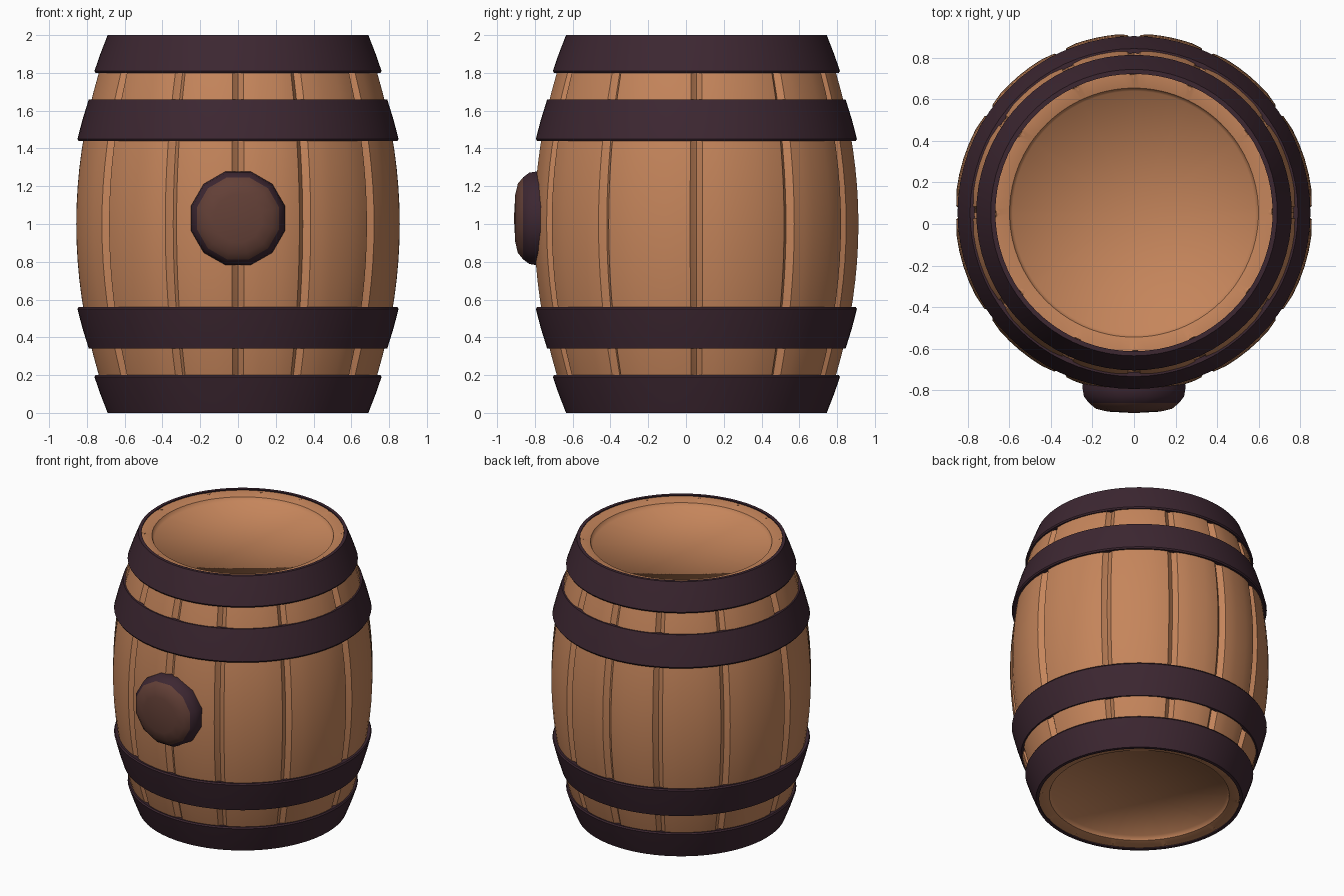
import bpy, bmesh, math
from mathutils import Matrix

if "Cube" in bpy.data.objects:
    bpy.data.objects.remove(bpy.data.objects["Cube"])

CY = 0.055  # barrel axis sits slightly back so the bung balances it


def material(name, rgb):
    m = bpy.data.materials.new(name)
    m.diffuse_color = (*rgb, 1)
    m.use_nodes = True
    m.node_tree.nodes["Principled BSDF"].inputs["Base Color"].default_value = m.diffuse_color
    return m


WOOD = material("oak wood", (0.56, 0.235, 0.105))
IRON = material("dark hoop", (0.046, 0.020, 0.031))
BROWN = material("brown bung", (0.125, 0.051, 0.038))


def lathe(name, rows, angles, mats, closed=False, soft=(), sharp=38, matrix=None, mat_rule=None):
    """Spin rows of (radius, z, groove weight) round z; angles are (degrees, groove depth)."""
    bm = bmesh.new()
    rings = []
    for r, z, g in rows:
        if r == 0:
            rings.append([bm.verts.new((0, 0, z))] * len(angles))
        else:
            rings.append([bm.verts.new(((r - d * g) * math.cos(math.radians(a)),
                                        (r - d * g) * math.sin(math.radians(a)), z))
                          for a, d in angles])
    n = len(angles)
    pairs = list(zip(rings, rings[1:]))
    if closed:
        pairs.append((rings[-1], rings[0]))
    for k, (a, b) in enumerate(pairs):
        for i in range(n):
            j = (i + 1) % n
            f = bm.faces.new(dict.fromkeys((a[i], a[j], b[j], b[i])))
            f.smooth = True
            f.material_index = mat_rule(k) if mat_rule else 0
    bmesh.ops.recalc_face_normals(bm, faces=bm.faces)
    # keep hard edges, except at the heights listed in soft
    for e in bm.edges:
        level = any(all(abs(v.co.z - s) < 1e-4 for v in e.verts) for s in soft)
        if not level and e.calc_face_angle(0) > math.radians(sharp):
            e.smooth = False
    if matrix:
        bmesh.ops.transform(bm, matrix=matrix, verts=bm.verts)
    me = bpy.data.meshes.new(name)
    bm.to_mesh(me)
    bm.free()
    for m in mats:
        me.materials.append(m)
    ob = bpy.data.objects.new(name, me)
    bpy.context.collection.objects.link(ob)
    return ob


# Uneven stave seams, mirrored over both axes
quarter = [0, 35, 65.5]
seams = sorted(quarter + [90] + [180 - a for a in quarter] + [180 + a for a in quarter[1:]]
               + [270] + [360 - a for a in quarter[1:]])
stave_angles = []
for s, nxt in zip(seams, seams[1:] + [360]):
    stave_angles += [(s, 0.035), (s + 0.5, 0.03), (s + 2.2, 0.005)]
    a, b = s + 2.2, nxt - 2.2
    stave_angles += [(a + (b - a) * i / 6, 0) for i in range(1, 6)]
    stave_angles += [(nxt - 2.2, 0.005), (nxt - 0.5, 0.03)]


def bulge(z):
    return 0.862 - 0.187 * (z - 1) ** 2


# Staves and the recessed lids at both ends
half = [(0, 1.945, 0), (0.585, 1.945, 0), (0.60, 1.975, 0), (0.665, 1.992, 0)]
side = [(bulge(z), z, 1) for z in [1.99 - 1.98 * i / 20 for i in range(21)]]
rows = half + side + [(r, 2 - z, g) for r, z, g in reversed(half)]
lathe("barrel_body", rows, stave_angles, [WOOD], soft=(1.945, 0.055)).location.y = CY

# Four sloping hoops: wide edge towards the middle of the barrel
round_angles = [(i * 360 / 72, 0) for i in range(72)]
hoops = {"end": (0.76, 1.80, 0.690, 2.0), "middle": (0.85, 1.44, 0.790, 1.66)}
for kind, (r0, z0, r1, z1) in hoops.items():
    section = [(r0 - 0.05, z0 + 0.01, 0), (r0 - 0.006, z0, 0), (r0, z0 + 0.01, 0),
               ((r0 + r1) / 2 + 0.004, (z0 + z1) / 2, 0),
               (r1, z1, 0), (r1 - 0.022, z1, 0)]
    for where, flip in (("upper", False), ("lower", True)):
        prof = [(r, 2 - z if flip else z, 0) for r, z, _ in section]
        lathe(f"{where}_{kind}_hoop", prof, round_angles, [IRON], closed=True).location.y = CY

# Bung on the front: dark collar with a domed brown face
bung = [(0, 0.70, 0), (0.25, 0.70, 0), (0.257, 0.79, 0), (0.25, 0.83, 0), (0.225, 0.862, 0),
        (0.19, 0.89, 0), (0.13, 0.904, 0), (0, 0.911, 0)]
lathe("bung", bung, [(15 + i * 30, 0) for i in range(12)], [IRON, BROWN], sharp=50,
      matrix=Matrix.Translation((0, 0, 1.03)) @ Matrix.Rotation(math.pi / 2, 4, 'X'),
      mat_rule=lambda k: 1 if k >= 4 else 0)
